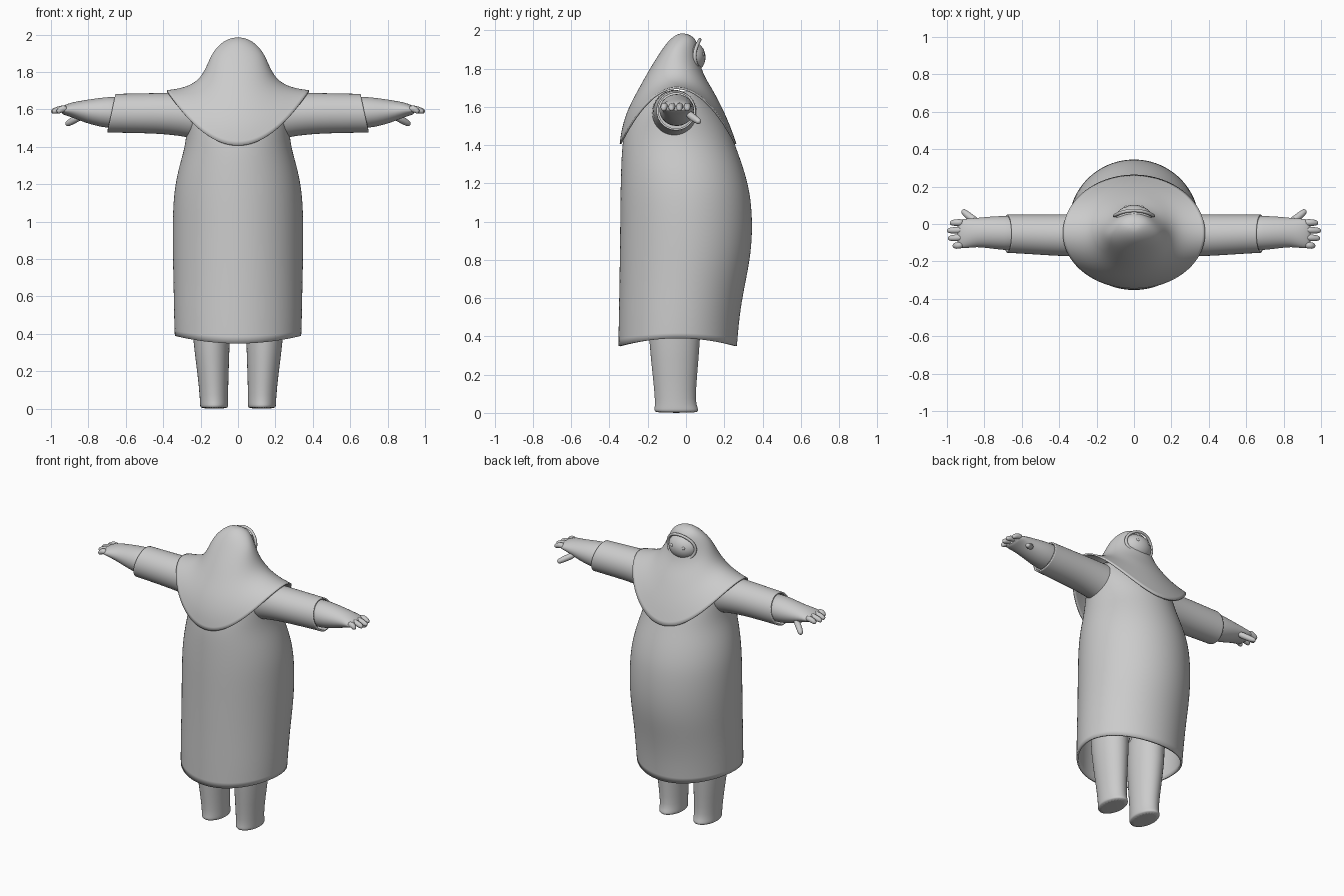
import bpy, bmesh
from math import sin, cos, pi, sqrt
from mathutils import Vector

if "Cube" in bpy.data.objects:
    bpy.data.objects.remove(bpy.data.objects["Cube"])

grey = bpy.data.materials.new("light_grey")
grey.use_nodes = True
grey.diffuse_color = (0.6, 0.6, 0.6, 1)
grey.node_tree.nodes["Principled BSDF"].inputs["Base Color"].default_value = (0.6, 0.6, 0.6, 1)


def finish(obj, sub=0, thick=0, angle=0.9):
    """Shared material, optional smoothing and cloth thickness."""
    obj.data.materials.clear()
    obj.data.materials.append(grey)
    if sub:
        m = obj.modifiers.new("smooth", "SUBSURF")
        m.levels = m.render_levels = sub
    if thick:
        m = obj.modifiers.new("cloth", "SOLIDIFY")
        m.thickness, m.offset = thick, -1
    bpy.ops.object.select_all(action='DESELECT')
    obj.select_set(True)
    bpy.context.view_layer.objects.active = obj
    bpy.ops.object.shade_smooth_by_angle(angle=angle)
    return obj


def loft(name, rings, cap_start=False, cap_end=False, **kw):
    """Skin a list of equal-length point rings."""
    bm = bmesh.new()
    vs = [[bm.verts.new(p) for p in ring] for ring in rings]
    n = len(vs[0])
    for a, b in zip(vs, vs[1:]):
        for i in range(n):
            j = (i + 1) % n
            bm.faces.new((a[i], a[j], b[j], b[i]))
    if cap_start:
        bm.faces.new(vs[0][::-1])
    if cap_end:
        bm.faces.new(vs[-1])
    bmesh.ops.remove_doubles(bm, verts=bm.verts, dist=0.0005)
    bmesh.ops.recalc_face_normals(bm, faces=bm.faces)
    me = bpy.data.meshes.new(name)
    bm.to_mesh(me)
    bm.free()
    obj = bpy.data.objects.new(name, me)
    bpy.context.collection.objects.link(obj)
    return finish(obj, **kw)


def angles(n):
    return [2 * pi * i / n for i in range(n)]


def ball(name, loc, scale):
    bpy.ops.mesh.primitive_uv_sphere_add(segments=32, ring_count=16, location=loc)
    obj = bpy.context.object
    obj.name = name
    obj.scale = scale
    return finish(obj, angle=pi)


# Robe: half width, back y, face-side y and height of each ring
robe = [(.34, -.355, .268, .39), (.344, -.353, .28, .5), (.346, -.35, .305, .65),
        (.35, -.348, .337, .8), (.352, -.346, .35, .95), (.348, -.345, .343, 1.1),
        (.337, -.343, .325, 1.2), (.315, -.34, .295, 1.3), (.285, -.335, .258, 1.4),
        (.275, -.32, .228, 1.49), (.28, -.275, .17, 1.59), (.25, -.2, .1, 1.68)]
rings = []
for k, (rx, yb, yf, z) in enumerate(robe):
    sag = .042 if k == 0 else 0
    rings.append([(rx * cos(a), (yb + yf) / 2 + (yf - yb) / 2 * sin(a), z - sag * sin(a) ** 2)
                  for a in angles(32)])
loft("robe", rings, sub=2, thick=.012)

# Hooded cape: matching side (x, z), face (y, z) and back (y, z) profiles
side = [(.382, 1.705), (.32, 1.712), (.25, 1.732), (.2, 1.772), (.168, 1.83),
        (.138, 1.905), (.085, 1.962), (.035, 1.983), (0, 1.984)]
face = [(.265, 1.405), (.228, 1.51), (.187, 1.6), (.14, 1.69), (.085, 1.775),
        (.065, 1.87), (.06, 1.95), (.015, 1.98), (-.02, 1.984)]
back = [(-.348, 1.405), (-.335, 1.5), (-.3, 1.6), (-.25, 1.69), (-.195, 1.79),
        (-.133, 1.89), (-.085, 1.955), (-.045, 1.98), (-.02, 1.984)]
rings = []
for k, ((sx, sz), f, b) in enumerate(zip(side, face, back)):
    cy = -.05 if k < 6 else (f[0] + b[0]) / 2
    ring = []
    for a in angles(40):
        y, z = f if sin(a) > 0 else b
        w = sin(a) ** 2
        ring.append((sx * cos(a), cy + (y - cy) * abs(sin(a)), sz + (z - sz) * w))
    rings.append(ring)
loft("hooded_cape", rings, sub=2, thick=.01)

# Face, eyes and the rolled edge of the hood opening
ball("face", (0, .025, 1.86), (.1, .077, .083))
for s in (-1, 1):
    ball("eye", (s * .042, .088, 1.875), (.011, .01, .011))
curve = bpy.data.curves.new("hood_opening", 'CURVE')
curve.dimensions = '3D'
curve.bevel_depth = .009
spline = curve.splines.new('POLY')
spline.points.add(47)
spline.use_cyclic_u = True
for p, a in zip(spline.points, angles(48)):
    x = .103 * cos(a)
    p.co = (x, -.05 + .122 * sqrt(1 - (x / .165) ** 2), 1.867 + .083 * sin(a), 1)
rim = bpy.data.objects.new("hood_opening", curve)
bpy.context.collection.objects.link(rim)
bpy.ops.object.select_all(action='DESELECT')
rim.select_set(True)
bpy.context.view_layer.objects.active = rim
bpy.ops.object.convert(target='MESH')
finish(bpy.context.object, angle=pi)


def limb(name, s, secs, slant=0, **kw):
    """Sideways tube: sections of x, centre y, centre z, half depth, half height."""
    rings = [[(s * (x - slant * sin(a)), y + ry * cos(a), z + rz * sin(a))
              for a in angles(20)] for x, y, z, ry, rz in secs]
    return loft(name, rings, **kw)


def finger(name, s, points, radius):
    """Tapered round-tipped digit along a short path."""
    pts = [Vector(p) for p in points]
    axis = (pts[-1] - pts[0]).normalized()
    u = axis.cross(Vector((0, 0, 1))).normalized()
    v = u.cross(axis)
    pts.append(pts[-1] + axis * radius * .5)
    rings = []
    for p, r in zip(pts, (1, 1, .85, .4)):
        ring = [p + (u * cos(a) + v * sin(a)) * radius * r for a in angles(10)]
        rings.append([(s * q.x, q.y, q.z) for q in ring])
    loft(name, rings, True, True, sub=1, angle=pi)


for s, label in ((1, "left"), (-1, "right")):
    # Sleeve with a slanted cuff
    limb(label + "_sleeve", s, [(.2, -.06, 1.565, .12, .125), (.3, -.06, 1.575, .115, .115),
         (.42, -.06, 1.58, .112, .11), (.56, -.055, 1.58, .107, .107),
         (.665, -.052, 1.58, .104, .105), (.677, -.052, 1.58, .104, .105)],
         slant=.022, sub=1, thick=.01)
    # Forearm running into the palm
    limb(label + "_forearm", s, [(.58, -.05, 1.583, .095, .09), (.7, -.048, 1.583, .093, .085),
         (.78, -.045, 1.587, .085, .07), (.84, -.045, 1.592, .078, .055),
         (.89, -.05, 1.598, .08, .04), (.93, -.052, 1.597, .078, .026),
         (.945, -.052, 1.595, .068, .018)],
         cap_start=True, cap_end=True, sub=1)
    # Four fingers and a thumb
    for k, tip in enumerate((.96, .985, .99, .975)):
        y = -.115 + .041 * k
        finger(label + "_finger", s, [(.91, y * .95, 1.605), (.945, y, 1.604),
               (tip, y - .002, 1.59)], .0195)
    finger(label + "_thumb", s, [(.83, .005, 1.57), (.875, .035, 1.545),
           (.912, .067, 1.523)], .021)
    # Leg and foot: centre x, centre y, half width, half depth, height
    leg = [(.128, -.05, .07, .112, 0), (.128, -.05, .075, .117, .012), (.128, -.052, .076, .113, .03),
           (.129, -.056, .076, .106, .06), (.133, -.058, .083, .115, .18),
           (.143, -.06, .1, .135, .37), (.15, -.06, .115, .15, .7)]
    loft(label + "_leg", [[(s * (cx + rx * cos(a)), cy + ry * sin(a), z) for a in angles(24)]
         for cx, cy, rx, ry, z in leg], True, True, sub=1)
